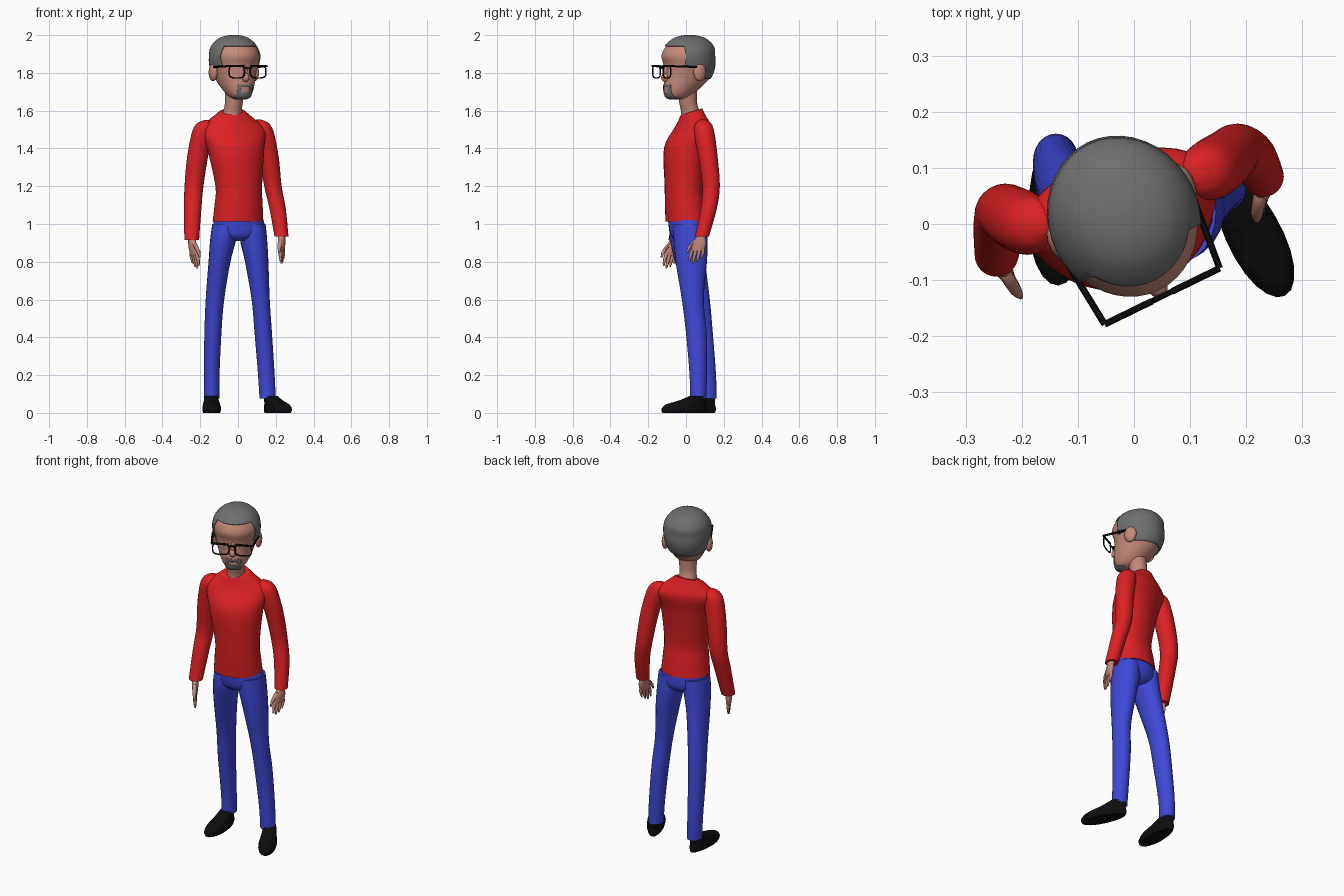
import bpy, bmesh, math
from mathutils import Matrix, Vector

if "Cube" in bpy.data.objects:
    bpy.data.objects.remove(bpy.data.objects["Cube"])


def material(name, rgb):
    mat = bpy.data.materials.new(name)
    mat.use_nodes = True
    mat.diffuse_color = (*rgb, 1)
    mat.node_tree.nodes["Principled BSDF"].inputs["Base Color"].default_value = (*rgb, 1)
    return mat


SKIN = material("skin", (0.55, 0.25, 0.19))
RED = material("red_cloth", (0.72, 0.015, 0.017))
BLUE = material("blue_cloth", (0.05, 0.065, 0.68))
GREY = material("grey_hair", (0.16, 0.16, 0.16))
BLACK = material("black", (0.004, 0.004, 0.004))


def add_object(name, bm, mat, matrix=None):
    bmesh.ops.recalc_face_normals(bm, faces=bm.faces)
    mesh = bpy.data.meshes.new(name)
    bm.to_mesh(mesh)
    bm.free()
    mesh.materials.append(mat)
    obj = bpy.data.objects.new(name, mesh)
    bpy.context.collection.objects.link(obj)
    if matrix:
        obj.matrix_world = matrix
    return obj


def spline(a, b, c, d, t):
    return 0.5 * (2 * b + (c - a) * t + (2 * a - 5 * b + 4 * c - d) * t * t
                  + (3 * b - a - 3 * c + d) * t ** 3)


def loft(name, sections, mat, yaw=0, sides=24, steps=4, egg=0, matrix=None, shape=None):
    """Smooth skin over level elliptical sections (x, y, z, rx[, ry])."""
    rows = [s if len(s) > 4 else (*s, s[3]) for s in sections]
    rows = [rows[0], *rows, rows[-1]]
    smooth = [[spline(*values, k / steps) for values in zip(*rows[i:i + 4])]
              for i in range(len(rows) - 3) for k in range(steps)]
    smooth.append(rows[-1])
    turn = Matrix.Rotation(math.radians(yaw), 3, "Z")
    bm = bmesh.new()
    rings = []
    for x, y, z, rx, ry in smooth:
        ring = []
        for i in range(sides):
            a = math.tau * i / sides
            # egg widens the front end of the section
            offset = Vector((rx * math.cos(a) * (1 - egg * math.sin(a)), ry * math.sin(a), 0))
            ring.append(bm.verts.new(Vector((x, y, z)) + turn @ offset))
        rings.append(ring)
    for low, high in zip(rings, rings[1:]):
        for i in range(sides):
            j = (i + 1) % sides
            bm.faces.new((low[i], low[j], high[j], high[i]))
    bm.faces.new(rings[0])
    bm.faces.new(rings[-1])
    if shape:
        for v in bm.verts:
            shape(v.co)
    return add_object(name, bm, mat, matrix)


def ball(name, centre, size, mat, matrix):
    bm = bmesh.new()
    bmesh.ops.create_uvsphere(bm, u_segments=16, v_segments=10, radius=1)
    bmesh.ops.scale(bm, vec=size, verts=bm.verts)
    bmesh.ops.translate(bm, vec=centre, verts=bm.verts)
    return add_object(name, bm, mat, matrix)


def tube(name, points, radius, mat, matrix, cyclic=False):
    curve = bpy.data.curves.new(name, "CURVE")
    curve.dimensions = "3D"
    curve.bevel_depth = radius
    curve.bevel_resolution = 1
    curve.use_fill_caps = True
    line = curve.splines.new("POLY")
    line.points.add(len(points) - 1)
    for p, co in zip(line.points, points):
        p.co = (*co, 1)
    line.use_cyclic_u = cyclic
    curve.materials.append(mat)
    obj = bpy.data.objects.new(name, curve)
    bpy.context.collection.objects.link(obj)
    obj.matrix_world = matrix
    bpy.ops.object.select_all(action="DESELECT")
    obj.select_set(True)
    bpy.context.view_layer.objects.active = obj
    bpy.ops.object.convert(target="MESH")


# Sweater body, with the collar dipping at the front
def collar(co):
    if co.z > 1.57:
        co.z += (co.z - 1.57) * 12 * (co.y - 0.03)


loft("sweater_body", [
    (0, 0.003, 1.013, 0.137, 0.108), (0.003, -0.005, 1.1, 0.13, 0.104),
    (0.004, -0.012, 1.2, 0.126, 0.098), (-0.012, -0.002, 1.4, 0.155, 0.11),
    (-0.025, 0.035, 1.5, 0.178, 0.09), (-0.03, 0.04, 1.55, 0.13, 0.072),
    (-0.033, 0.03, 1.595, 0.07, 0.054)], RED, yaw=18, sides=32, shape=collar)

# Sleeves
loft("right_sleeve", [
    (-0.165, 0, 1.55, 0.015), (-0.178, 0, 1.53, 0.042), (-0.19, 0, 1.48, 0.055),
    (-0.215, 0.012, 1.35, 0.055), (-0.233, 0.02, 1.2, 0.05),
    (-0.24, -0.01, 1.08, 0.046), (-0.245, -0.055, 0.915, 0.039)], RED)
loft("left_sleeve", [
    (0.11, 0.09, 1.552, 0.015), (0.123, 0.092, 1.532, 0.042), (0.137, 0.097, 1.48, 0.054),
    (0.165, 0.117, 1.35, 0.051), (0.185, 0.133, 1.2, 0.046),
    (0.21, 0.12, 1.08, 0.043), (0.23, 0.085, 0.935, 0.037)], RED)


# Hands: palm, four fingers and a thumb along the spread direction
def hand(side, wrist, tip, yaw):
    wrist, tip = Vector(wrist), Vector(tip)
    across = Matrix.Rotation(math.radians(yaw), 3, "Z") @ Vector((1, 0, 0))

    def at(t, offset):
        return wrist.lerp(tip, t) + across * offset

    loft(side + "_palm", [(*at(-0.2, 0), 0.025, 0.022), (*at(0.1, 0), 0.026, 0.019),
                          (*at(0.35, 0), 0.038, 0.017), (*at(0.58, 0), 0.034, 0.012)],
         SKIN, yaw=yaw, sides=16)
    for i, reach in enumerate((0.85, 0.95, 1, 0.93)):
        o = (i - 1.5) * 0.018
        loft(f"{side}_finger_{i + 1}", [(*at(0.5, o), 0.01), (*at(reach - 0.2, o * 1.2), 0.009),
                                        (*at(reach, o * 1.1), 0.004)], SKIN, sides=8, steps=2)
    loft(side + "_thumb", [(*at(0.2, 0.02), 0.013), (*at(0.45, 0.048), 0.011),
                           (*at(0.65, 0.055), 0.004)], SKIN, sides=8, steps=2)


hand("right", (-0.247, -0.06, 0.93), (-0.22, -0.095, 0.765), -60)
hand("left", (0.231, 0.083, 0.95), (0.233, 0.045, 0.79), -105)

# Trousers
loft("trouser_hips", [
    (0.004, 0.012, 0.91, 0.07, 0.06), (0.005, 0.012, 0.94, 0.125, 0.092),
    (0.005, 0.008, 1.0, 0.137, 0.1), (0, 0.003, 1.04, 0.125, 0.096)], BLUE, yaw=10)
loft("right_trouser_leg", [
    (-0.07, 0.002, 1.0, 0.066, 0.09), (-0.078, 0.004, 0.92, 0.069, 0.09),
    (-0.098, 0.022, 0.8, 0.058, 0.08), (-0.122, 0.062, 0.6, 0.049, 0.064),
    (-0.133, 0.084, 0.42, 0.045, 0.058), (-0.139, 0.11, 0.2, 0.041, 0.049),
    (-0.139, 0.115, 0.075, 0.04, 0.046)], BLUE)
loft("left_trouser_leg", [
    (0.078, 0.02, 1.0, 0.068, 0.09), (0.082, 0.024, 0.92, 0.072, 0.09),
    (0.099, 0.028, 0.8, 0.062, 0.083), (0.12, 0.036, 0.6, 0.048, 0.058),
    (0.134, 0.055, 0.42, 0.046, 0.055), (0.15, 0.065, 0.2, 0.044, 0.046),
    (0.157, 0.064, 0.075, 0.043, 0.043)], BLUE)


# Shoes, built pointing forward and turned about the middle of the sole
def shoe(name, x, y, yaw):
    place = Matrix.Translation((x, y, 0)) @ Matrix.Rotation(math.radians(yaw), 4, "Z")
    loft(name, [(0, 0, 0, 0.044, 0.128), (0, 0, 0.02, 0.049, 0.134), (0, 0.012, 0.045, 0.045, 0.117),
                (0, 0.05, 0.066, 0.039, 0.078), (0, 0.08, 0.09, 0.034, 0.045)],
         BLACK, egg=0.15, matrix=place)


shoe("right_shoe", -0.14, 0.025, 2)
shoe("left_shoe", 0.208, -0.008, 27)

# Neck and head; the head is turned to its left
loft("neck", [(-0.032, 0.028, 1.53, 0.055), (-0.03, 0.024, 1.59, 0.05),
              (-0.022, 0.012, 1.64, 0.047), (-0.015, 0.005, 1.73, 0.055)], SKIN)
HEAD = Matrix.Translation((-0.02, 0.015, 0)) @ Matrix.Rotation(math.radians(26), 4, "Z")
head = loft("head", [
    (0, -0.07, 1.662, 0.025, 0.035), (0, -0.066, 1.676, 0.055, 0.066),
    (0, -0.04, 1.72, 0.083, 0.1), (0, -0.008, 1.78, 0.106, 0.127),
    (0, 0.001, 1.84, 0.123, 0.137), (0, -0.006, 1.89, 0.128, 0.142),
    (0, 0.002, 1.935, 0.116, 0.13), (0, 0.004, 1.972, 0.084, 0.094),
    (0, 0.004, 1.99, 0.044, 0.05), (0, 0.004, 1.995, 0.006)],
    SKIN, sides=40, matrix=HEAD)


# Hair and beard are thin shells cut out of the head surface
def head_patch(name, cuts, keep, thickness):
    bm = bmesh.new()
    bm.from_mesh(head.data)
    for axis, value in cuts:
        normal = Vector((axis == "x", axis == "y", axis == "z"))
        bmesh.ops.bisect_plane(bm, geom=bm.verts[:] + bm.edges[:] + bm.faces[:],
                               plane_co=normal * value, plane_no=normal)
    drop = [f for f in bm.faces if not keep(f.calc_center_median())]
    bmesh.ops.delete(bm, geom=drop, context="FACES")
    obj = add_object(name, bm, GREY, HEAD)
    shell = obj.modifiers.new("thickness", "SOLIDIFY")
    shell.thickness = thickness
    shell.offset = 1


head_patch("hair", [("z", 1.94), ("z", 1.83), ("z", 1.77), ("y", -0.072), ("y", 0.02)],
           lambda c: c.z > 1.94 or (c.y > -0.072 and c.z > 1.83) or (c.y > 0.02 and c.z > 1.77),
           0.006)
head_patch("goatee", [("x", 0.042), ("x", -0.042), ("x", 0.025), ("x", -0.025),
                      ("z", 1.738), ("z", 1.724), ("z", 1.7), ("y", -0.07)],
           lambda c: c.y < -0.07 and abs(c.x) < 0.042 and c.z < 1.738
           and not (abs(c.x) < 0.025 and 1.7 < c.z < 1.724), 0.004)

ball("nose", (0, -0.136, 1.775), (0.019, 0.026, 0.024), SKIN, HEAD)
ball("nose_bridge", (0, -0.13, 1.805), (0.012, 0.018, 0.035), SKIN, HEAD)

# Ears and glasses
for name, s in (("right", -1), ("left", 1)):
    ball(name + "_ear", (s * 0.122, 0.005, 1.803), (0.02, 0.036, 0.047), SKIN, HEAD)
    rim = []
    for i in range(24):
        c, d = math.cos(math.tau * i / 24), math.sin(math.tau * i / 24)
        rim.append((s * 0.063 + math.copysign(abs(c) ** 0.6, c) * 0.046, -0.16,
                    1.806 + math.copysign(abs(d) ** 0.6, d) * 0.033))
    tube(name + "_glasses_rim", rim, 0.004, BLACK, HEAD, cyclic=True)
    tube(name + "_glasses_brow", [(s * 0.02, -0.16, 1.836), (s * 0.114, -0.16, 1.836)],
         0.006, BLACK, HEAD)
    tube(name + "_glasses_temple", [(s * 0.114, -0.16, 1.836), (s * 0.13, 0.01, 1.83)],
         0.006, BLACK, HEAD)
tube("glasses_bridge", [(-0.022, -0.16, 1.822), (0, -0.16, 1.828), (0.022, -0.16, 1.822)],
     0.005, BLACK, HEAD)

# Smooth shading with sharp rims kept
bpy.ops.object.select_all(action="DESELECT")
for obj in bpy.context.scene.objects:
    if obj.type == "MESH":
        obj.select_set(True)
        bpy.context.view_layer.objects.active = obj
bpy.ops.object.shade_smooth_by_angle(angle=math.radians(50))
